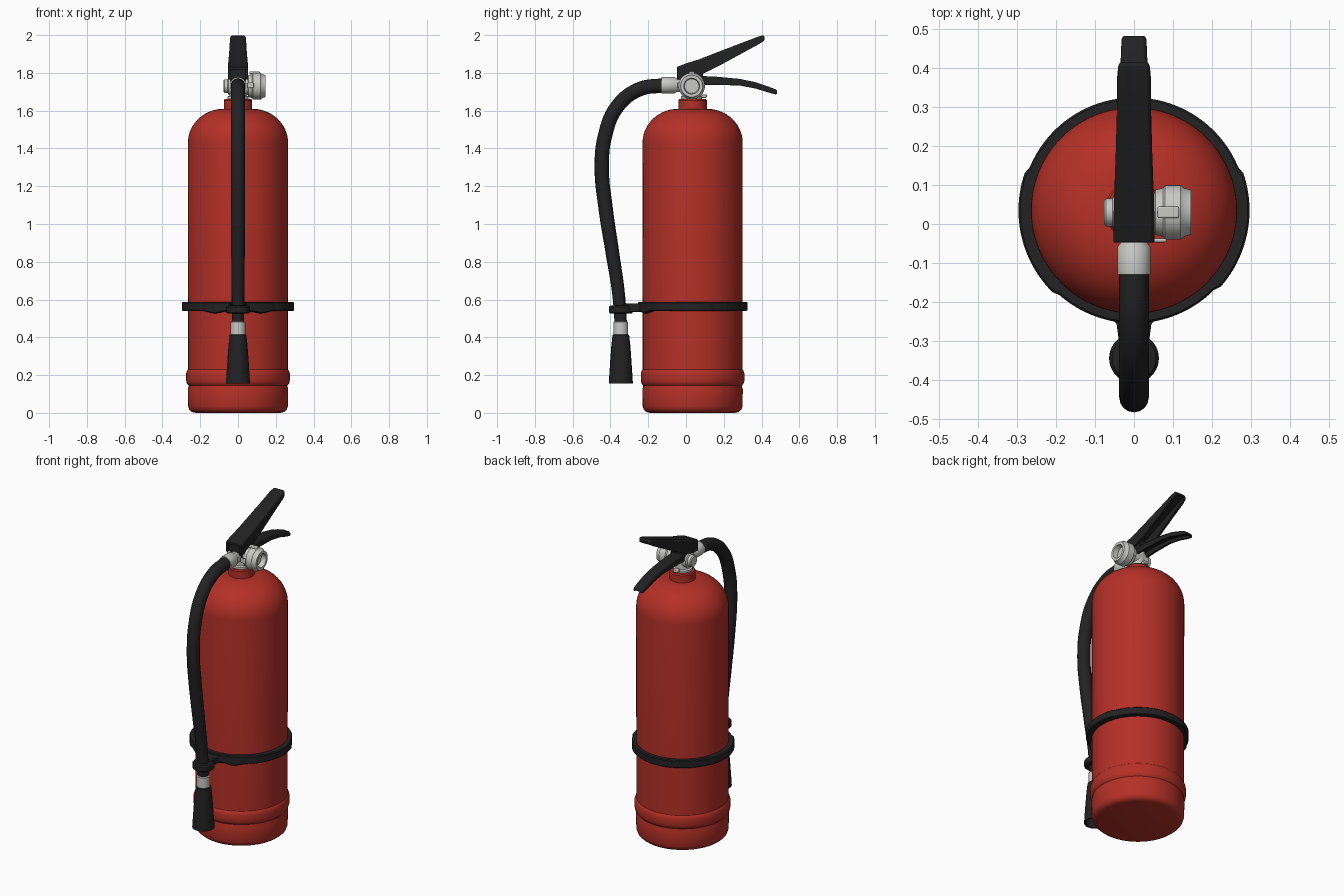
import bpy, bmesh, math
from mathutils import Vector, Matrix

if "Cube" in bpy.data.objects:
    bpy.data.objects.remove(bpy.data.objects["Cube"], do_unlink=True)


def material(name, rgb):
    m = bpy.data.materials.new(name)
    m.use_nodes = True
    color = (*rgb, 1)
    m.diffuse_color = color
    m.node_tree.nodes["Principled BSDF"].inputs["Base Color"].default_value = color
    return m


RED = material("red paint", (0.46, 0.03, 0.02))
BLACK = material("black rubber", (0.016, 0.016, 0.016))
SILVER = material("pale metal", (0.58, 0.58, 0.56))
CY, HOSE_Y = 0.035, -0.345      # tank axis and nozzle axis


def finish(ob, mat, angle=35, bevel=0):
    ob.data.materials.append(mat)
    bpy.ops.object.select_all(action="DESELECT")
    ob.select_set(True)
    bpy.context.view_layer.objects.active = ob
    bpy.ops.object.shade_smooth_by_angle(angle=math.radians(angle))
    if bevel:
        b = ob.modifiers.new("soft edges", "BEVEL")
        b.width, b.segments = bevel, 2
    return ob


def from_rings(name, rings, mat, closed=False, angle=35, bevel=0):
    """Skin a list of equal-length point loops, capping the ends."""
    bm = bmesh.new()
    loops = [[bm.verts.new(p) for p in r] for r in rings]
    n = len(loops[0])
    pairs = list(zip(loops, loops[1:]))
    if closed:
        pairs.append((loops[-1], loops[0]))
    for a, b in pairs:
        for i in range(n):
            j = (i + 1) % n
            bm.faces.new((a[i], a[j], b[j], b[i]))
    if not closed:
        bm.faces.new(loops[0][::-1])
        bm.faces.new(loops[-1])
    bmesh.ops.recalc_face_normals(bm, faces=bm.faces)
    me = bpy.data.meshes.new(name)
    bm.to_mesh(me)
    bm.free()
    ob = bpy.data.objects.new(name, me)
    bpy.context.collection.objects.link(ob)
    return finish(ob, mat, angle, bevel)


def lathe(name, profile, origin, mat, axis="Z", sides=40):
    """Turn (radius, height) points about an axis through origin."""
    turn = Vector((0, 0, 1)).rotation_difference(
        {"X": Vector((1, 0, 0)), "Y": Vector((0, 1, 0)), "Z": Vector((0, 0, 1))}[axis])
    rings = []
    for r, h in profile:
        angles = [math.tau * i / sides for i in range(sides)]
        rings.append([turn @ Vector((r * math.cos(a), r * math.sin(a), h)) + Vector(origin)
                      for a in angles])
    return from_rings(name, rings, mat)


def box(name, size, loc, mat, bevel=0.004):
    x, y, z = (s / 2 for s in size)
    rings = [[Vector(loc) + Vector(p) for p in ((-x, -y, h), (x, -y, h), (x, y, h), (-x, y, h))]
             for h in (-z, z)]
    return from_rings(name, rings, mat, bevel=bevel)


def channel(name, stations, wall, mat):
    """Loft an inverted U section through (y, top, bottom, half width) stations."""
    rings = []
    for y, top, low, w in stations:
        roof = max(low + 0.002, top - wall)
        i = w - wall
        rings.append([(x, y, z) for x, z in (
            (-w, low), (-w, top - 0.008), (-w + 0.008, top), (w - 0.008, top), (w, top - 0.008),
            (w, low), (i, low), (i, roof), (-i, roof), (-i, low))])
    return from_rings(name, rings, mat, angle=30, bevel=0.003)


# Tank: foot, groove, rolled bead, straight wall, dome and neck
dome = [(0.075 + 0.19 * math.cos(t), 1.43 + 0.18 * math.sin(t))
        for t in (math.pi / 2 * k / 14 for k in range(15))]
lathe("tank", [(0.225, 0), (0.245, 0.005), (0.258, 0.017), (0.264, 0.035), (0.266, 0.125),
               (0.262, 0.138), (0.262, 0.146), (0.27, 0.155), (0.274, 0.168), (0.274, 0.21),
               (0.27, 0.222), (0.264, 0.23)] + dome +
      [(0.075, 1.655), (0.07, 1.662)], (0, CY, 0), RED, sides=80)

# Strap around the tank, thicker at the sides and dipping near the front
rings = []
for k in range(96):
    a = math.tau * k / 96
    off = math.atan2(math.sin(a), math.cos(a))            # angle from the front
    outer = 0.297 if math.radians(45) < abs(off) < math.radians(110) else 0.290
    dip = 0.013 * math.exp(-((abs(off) - 0.45) / 0.16) ** 2)
    rings.append([(r * math.sin(a), CY - r * math.cos(a), z) for r, z in (
        (0.262, 0.54 - dip), (outer - 0.005, 0.54 - dip), (outer, 0.545 - dip),
        (outer, 0.583), (outer - 0.005, 0.588), (0.262, 0.588))])
from_rings("strap", rings, BLACK, closed=True)
from_rings("strap_link", [[(-w, y, 0.535), (w, y, 0.535), (w, y, 0.578), (-w, y, 0.578)]
                          for y, w in ((-0.235, 0.075), (-0.255, 0.045), (-0.33, 0.035))],
           BLACK, bevel=0.004)
lathe("hose_clip", [(0.056, 0.525), (0.063, 0.532), (0.063, 0.56), (0.056, 0.568)],
      (0, HOSE_Y, 0), BLACK)

# Hose following a smooth path from the valve to the nozzle
curve = bpy.data.curves.new("hose", "CURVE")
curve.dimensions = "3D"
curve.bevel_depth, curve.bevel_resolution, curve.resolution_u = 0.038, 6, 10
curve.use_fill_caps = True
path = [(-0.11, 1.735, 1), (-0.25, 1.712, 1), (-0.365, 1.62, 1), (-0.428, 1.47, 1),
        (-0.446, 1.3, 1), (-0.425, 1.08, 1), (-0.39, 0.85, 0.95), (-0.357, 0.63, 0.88),
        (HOSE_Y, 0.47, 0.86)]
spline = curve.splines.new("BEZIER")
spline.bezier_points.add(len(path) - 1)
for p, (y, z, r) in zip(spline.bezier_points, path):
    p.co, p.radius = (0, y, z), r
    p.handle_left_type = p.handle_right_type = "AUTO"
hose = bpy.data.objects.new("hose", curve)
bpy.context.collection.objects.link(hose)
bpy.context.view_layer.objects.active = hose
bpy.ops.object.select_all(action="DESELECT")
hose.select_set(True)
bpy.ops.object.convert(target="MESH")
finish(bpy.context.view_layer.objects.active, BLACK, 50)

# Nozzle with its metal ferrule; the mouth is hollow
lathe("nozzle_ferrule", [(0.034, 0.485), (0.039, 0.48), (0.039, 0.405)], (0, HOSE_Y, 0), SILVER)
lathe("nozzle", [(0.036, 0.418), (0.044, 0.412), (0.05, 0.36), (0.056, 0.28), (0.064, 0.155),
                 (0.054, 0.155), (0.04, 0.26)], (0, HOSE_Y, 0), BLACK)

# Valve body and fittings
lathe("valve_collar", [(0.056, 1.655), (0.056, 1.675), (0.046, 1.68), (0.046, 1.77)],
      (0, 0.03, 0), SILVER)
lathe("hose_connector", [(0.042, -0.13), (0.043, -0.125), (0.043, -0.06), (0.036, -0.05),
                         (0.036, 0.03)], (0, 0, 1.735), SILVER, "Y")
lathe("valve_cross_body", [(0.03, -0.077), (0.036, -0.072), (0.036, -0.055), (0.046, -0.05),
                           (0.046, 0.07)], (0, 0.03, 1.73), SILVER, "X")
lathe("gauge", [(0.05, 0.052), (0.058, 0.055), (0.063, 0.075), (0.07, 0.08), (0.07, 0.12),
                (0.062, 0.13), (0.058, 0.146), (0.042, 0.146), (0.038, 0.115)],
      (0, 0.03, 1.73), SILVER, "X")
box("gauge_rib", (0.055, 0.03, 0.012), (0.088, 0.03, 1.801), SILVER)
box("safety_tab", (0.035, 0.01, 0.03), (0.066, -0.042, 1.735), SILVER)
box("pin_catch", (0.03, 0.03, 0.018), (0, 0.095, 1.677), SILVER)

# Carrying handle above, squeeze lever below, and the bracket that holds them
channel("upper_lever", [(-0.047, 1.832, 1.765, 0.053), (0.0, 1.85, 1.765, 0.053),
                        (0.07, 1.872, 1.785, 0.051), (0.18, 1.915, 1.84, 0.047),
                        (0.29, 1.957, 1.9, 0.044), (0.385, 1.993, 1.952, 0.043),
                        (0.408, 1.999, 1.966, 0.04), (0.416, 1.992, 1.975, 0.035)], 0.014, BLACK)
channel("lower_handle", [(-0.02, 1.785, 1.735, 0.04), (0.08, 1.783, 1.735, 0.04),
                         (0.15, 1.781, 1.737, 0.038), (0.285, 1.768, 1.733, 0.036),
                         (0.37, 1.75, 1.717, 0.035), (0.43, 1.73, 1.698, 0.034),
                         (0.474, 1.713, 1.686, 0.032), (0.483, 1.706, 1.69, 0.028)], 0.012, BLACK)
box("lever_bracket", (0.084, 0.12, 0.06), (0, 0.03, 1.795), BLACK)
